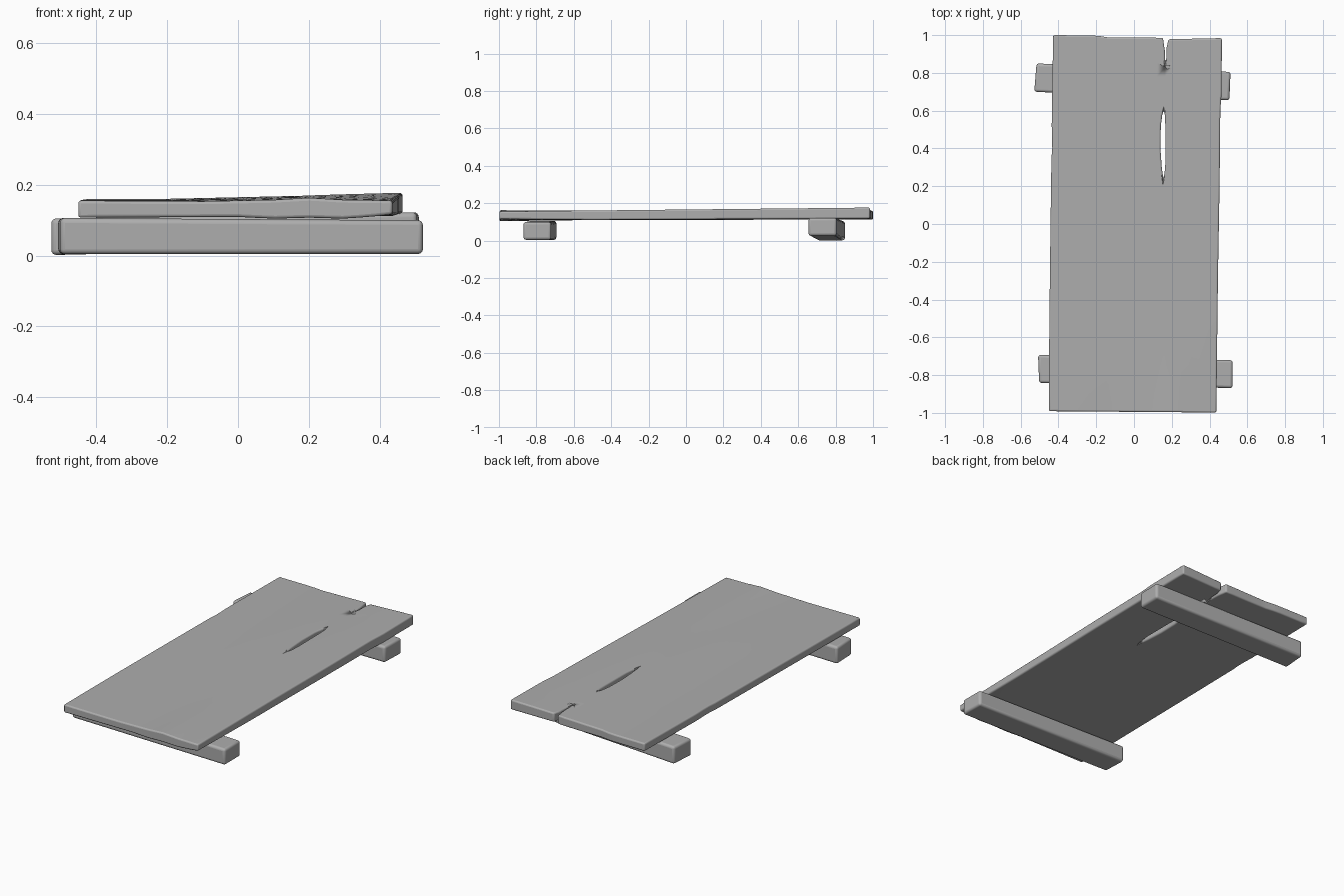
import bpy, bmesh, math

if "Cube" in bpy.data.objects:
    bpy.data.objects.remove(bpy.data.objects["Cube"])

GREY = bpy.data.materials.new("dark_grey")
GREY.diffuse_color = (.42, .42, .42, 1)
GREY.use_nodes = True
GREY.node_tree.nodes["Principled BSDF"].inputs["Base Color"].default_value = GREY.diffuse_color


def lerp_table(points, t):
    for (a, va), (b, vb) in zip(points, points[1:]):
        if t <= b:
            return va + (vb - va) * max(0, t - a) / (b - a)
    return points[-1][1]


def finish(name, bm, bevel, segments):
    bmesh.ops.recalc_face_normals(bm, faces=bm.faces)
    mesh = bpy.data.meshes.new(name)
    bm.to_mesh(mesh)
    bm.free()
    mesh.materials.append(GREY)
    obj = bpy.data.objects.new(name, mesh)
    bpy.context.collection.objects.link(obj)
    mod = obj.modifiers.new("worn_edges", 'BEVEL')
    mod.width = bevel
    mod.segments = segments
    mod.limit_method = 'ANGLE'
    mod.angle_limit = math.radians(50)
    mod.use_clamp_overlap = False
    bpy.context.view_layer.objects.active = obj
    obj.select_set(True)
    bpy.ops.object.shade_smooth_by_angle(angle=math.radians(50))
    obj.select_set(False)
    return obj


# Crack edges along the length: a closed slit and an open notch at the back
CRACK_LEFT = [(-1, .155), (.24, .155), (.30, .147), (.40, .140), (.52, .142),
              (.58, .15), (.60, .157), (.86, .166), (.93, .163), (1, .153)]
CRACK_RIGHT = [(-1, .155), (.24, .155), (.27, .162), (.32, .166), (.52, .166),
               (.58, .163), (.60, .157), (.86, .166), (.89, .172), (.95, .173), (1, .183)]

# Uneven plank edges and heights
LEFT = [(-1, -.451), (-.6, -.449), (0, -.442), (.35, -.437), (.42, -.431), (.5, -.436), (1, -.428)]
RIGHT = [(-1, .436), (-.3, .444), (.2, .453), (.6, .457), (.7, .464), (1, .465)]
BACK = [(-.45, 1.0), (-.2, .998), (-.14, .988), (.15, .986), (.18, .978), (.46, .984)]
FRONT_TOP = [(-.45, .155), (-.1, .153), (.1, .157), (.2, .163), (.3, .157), (.45, .155)]
FRONT_BOTTOM = [(-.45, .107), (0, .109), (.1, .104), (.2, .107), (.3, .104), (.38, .110), (.45, .118)]
BACK_TOP = [(-.45, .160), (-.2, .160), (.15, .168), (.3, .173), (.45, .177)]


def plank():
    bm = bmesh.new()
    rows = [-1, -.9, -.75, -.5, -.25, 0, .1, .24, .27, .3, .32, .35, .4, .46, .52,
            .58, .60, .7, .77, .83, .86, .89, .93, .95, 1]

    def strip(edge_a, edge_b, n):
        top, bottom = [], []
        for y in rows:
            a, b = lerp_table(edge_a, y), lerp_table(edge_b, y)
            line_t, line_b = [], []
            for i in range(n + 1):
                x = a + (b - a) * i / n
                s = (y + 1) / 2
                fade = max(0, 1 - s * 4)
                yy = y if y < .83 else .83 + (y - .83) / .17 * (lerp_table(BACK, x) - .83)
                if y == -1:
                    yy = -.991 - .008 * (x + .45)
                zf = lerp_table(FRONT_TOP, x) * fade + .156 * (1 - fade)
                zt = zf * (1 - s) + lerp_table(BACK_TOP, x) * s
                zb = (lerp_table(FRONT_BOTTOM, x) * fade + .109 * (1 - fade)) * (1 - s) \
                    + (.113 + .012 * max(0, x)) * s
                line_t.append(bm.verts.new((x, yy, zt)))
                line_b.append(bm.verts.new((x, yy, zb)))
            top.append(line_t)
            bottom.append(line_b)
        for grid in (top, bottom):
            for r, q in zip(grid, grid[1:]):
                for i in range(n):
                    f = (r[i], r[i + 1], q[i + 1], q[i])
                    bm.faces.new(f if grid is top else f[::-1])

    strip(LEFT, CRACK_LEFT, 12)
    strip(CRACK_RIGHT, RIGHT, 6)
    # Join both sides wherever the crack is closed, then wall the open borders
    bmesh.ops.remove_doubles(bm, verts=bm.verts, dist=.0005)
    border = [e for e in bm.edges if e.is_boundary]
    pairs = {}
    for v in {v for e in border for v in e.verts}:
        pairs.setdefault((round(v.co.x, 4), round(v.co.y, 4)), []).append(v)
    mate = {}
    for pair in pairs.values():
        pair.sort(key=lambda v: v.co.z)
        if len(pair) == 2:
            mate[pair[1]] = pair[0]
    for e in border:
        a, b = e.verts
        if a in mate and b in mate:
            bm.faces.new((a, b, mate[b], mate[a]))
    return finish("plank_top", bm, .008, 3)


# Crossbeam between two end centres, with slightly skewed square ends
def beam(name, start, end, widths, heights, skews):
    bm = bmesh.new()
    bmesh.ops.create_cube(bm, size=1)
    for v in bm.verts:
        k = 0 if v.co.x < 0 else 1
        c = (start, end)[k]
        v.co = (c[0] + v.co.y * skews[k], c[1] + v.co.y * widths[k], c[2] + v.co.z * heights[k])
    return finish(name, bm, .014, 4)


plank()
beam("front_crossbeam", (-.505, -.767, .055), (.522, -.795, .052), (.148, .148), (.102, .095), (-.006, 0))
beam("back_crossbeam", (-.522, .775, .053), (.508, .730, .074), (.150, .150), (.103, .096), (.012, .006))
